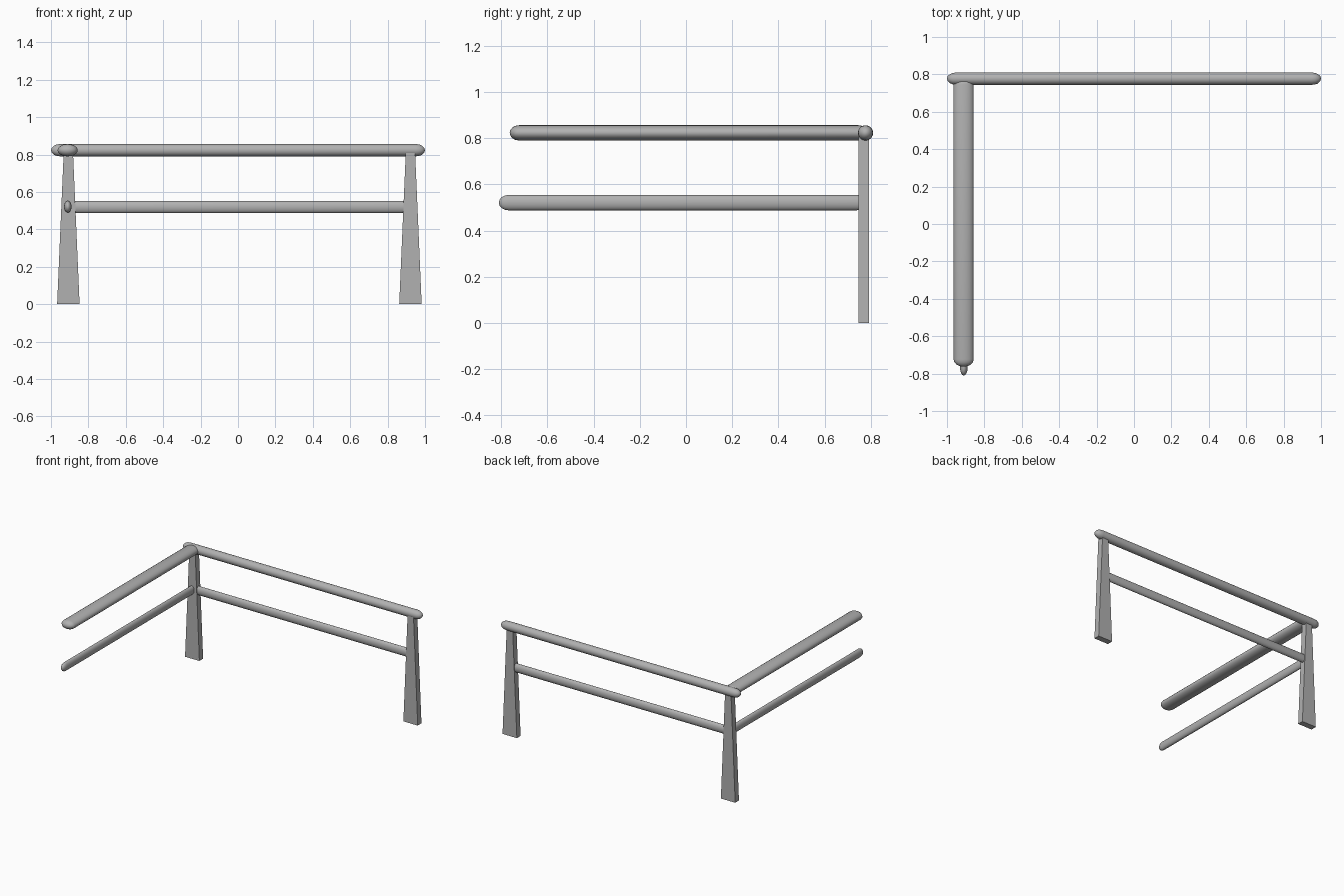
import bpy, bmesh, math
from mathutils import Vector

if "Cube" in bpy.data.objects:
    bpy.data.objects.remove(bpy.data.objects["Cube"])

# Dark grey shared by all parts
GREY = bpy.data.materials.new("dark_grey")
GREY.diffuse_color = (0.44, 0.44, 0.44, 1)
GREY.use_nodes = True
GREY.node_tree.nodes["Principled BSDF"].inputs["Base Color"].default_value = GREY.diffuse_color


def finish(name, bm, smooth):
    bmesh.ops.recalc_face_normals(bm, faces=bm.faces)
    me = bpy.data.meshes.new(name)
    bm.to_mesh(me)
    bm.free()
    me.materials.append(GREY)
    for p in me.polygons:
        p.use_smooth = smooth
    ob = bpy.data.objects.new(name, me)
    bpy.context.collection.objects.link(ob)
    return ob


def rail(name, axis, start, end, side, z, r_side, r_z, cap, sides=20, steps=4):
    """Elliptical rail with domed ends, running along x or y."""
    bm = bmesh.new()

    def point(along, across, up):
        p = (along, side + across) if axis == 'x' else (side + across, along)
        return bm.verts.new((p[0], p[1], z + up))

    # (position along the rail, radius factor) for each ring
    dome = [(cap * (1 - math.cos(a)), math.sin(a))
            for a in (i * math.pi / 2 / steps for i in range(1, steps + 1))]
    stations = [(start + d, f) for d, f in dome] + [(end - d, f) for d, f in reversed(dome)]
    rings = [[point(pos, r_side * f * math.cos(t), r_z * f * math.sin(t))
              for t in (2 * math.pi * k / sides for k in range(sides))]
             for pos, f in stations]
    for a, b in zip(rings, rings[1:]):
        for k in range(sides):
            n = (k + 1) % sides
            bm.faces.new((a[k], a[n], b[n], b[k]))
    for ring, pos in ((rings[0], start), (rings[-1], end)):
        tip = point(pos, 0, 0)
        for k in range(sides):
            bm.faces.new((ring[k], ring[(k + 1) % sides], tip))
    return finish(name, bm, True)


def post(name, x, y=0.77, depth=0.045, bottom=0.12, top=0.049, height=0.82):
    """Post tapering in x only."""
    bm = bmesh.new()
    bmesh.ops.create_cube(bm, size=1)
    for v in bm.verts:
        w = top if v.co.z > 0 else bottom
        v.co = Vector((x + v.co.x * w, y + v.co.y * depth, (v.co.z + 0.5) * height))
    return finish(name, bm, False)


# Posts
post("left_post", -0.907)
post("right_post", 0.922)

# Back rails
rail("back_top_rail", 'x', -1.0, 1.0, 0.777, 0.823, 0.033, 0.033, 0.05)
rail("back_lower_rail", 'x', -0.915, 0.925, 0.77, 0.519, 0.02, 0.033, 0.03)

# Side rails reaching forward from the left post
rail("side_top_rail", 'y', -0.763, 0.785, -0.911, 0.823, 0.054, 0.033, 0.04)
rail("side_lower_rail", 'y', -0.81, 0.78, -0.91, 0.521, 0.02, 0.033, 0.04)
